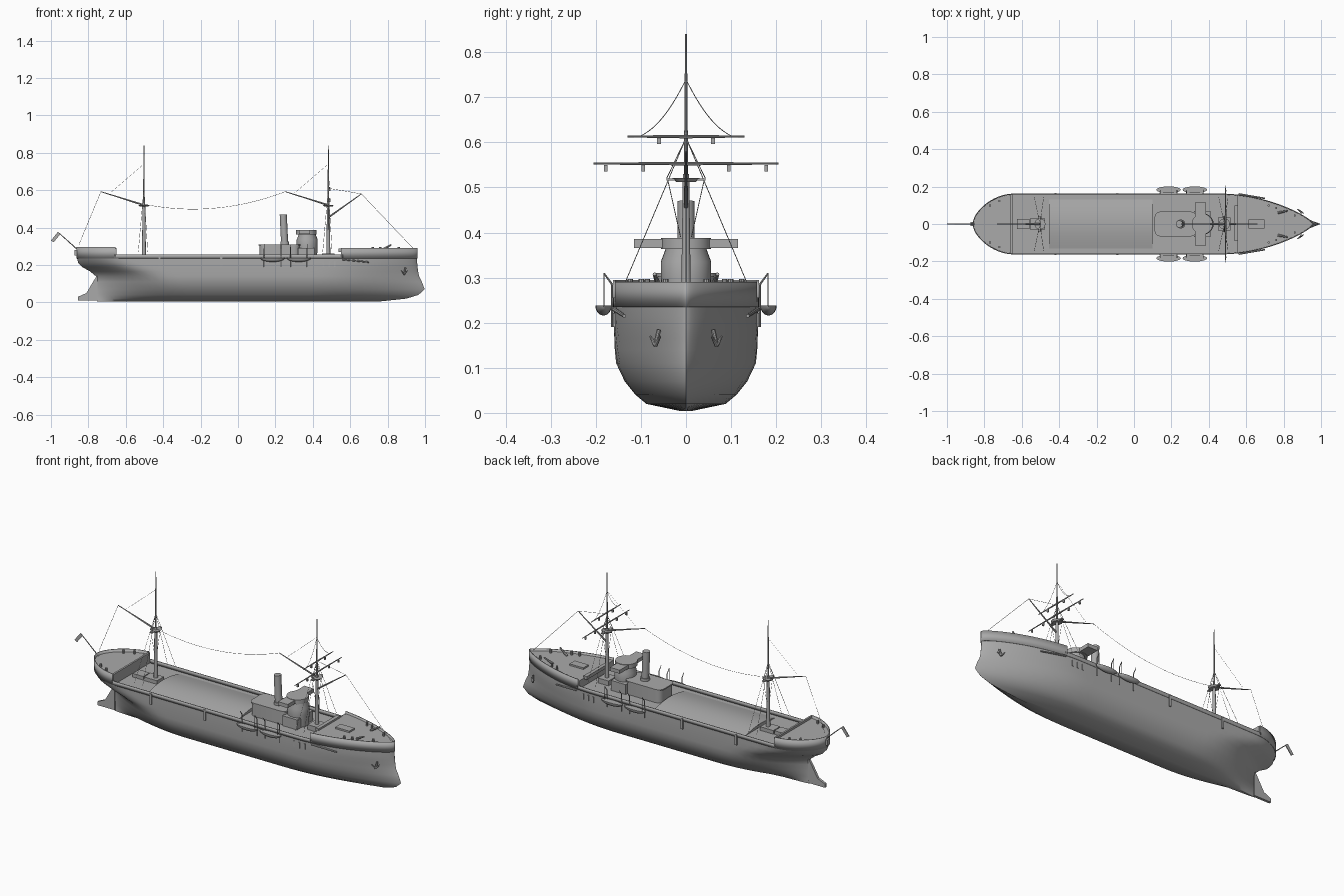
import bpy, bmesh, math
from mathutils import Vector

if "Cube" in bpy.data.objects:
    bpy.data.objects.remove(bpy.data.objects["Cube"])

GREY = (0.4, 0.4, 0.4, 1)
mat = bpy.data.materials.new("hull_grey")
mat.use_nodes = True
mat.diffuse_color = GREY
mat.node_tree.nodes["Principled BSDF"].inputs["Base Color"].default_value = GREY

DECK, RAIL, TOP = 0.235, 0.256, 0.295
AFT, FORE, HALF = -0.86, 0.957, 0.16


def finish(name, bm, smooth=None):
    bmesh.ops.recalc_face_normals(bm, faces=bm.faces)
    me = bpy.data.meshes.new(name)
    bm.to_mesh(me)
    bm.free()
    ob = bpy.data.objects.new(name, me)
    bpy.context.collection.objects.link(ob)
    me.materials.append(mat)
    if smooth:
        bpy.ops.object.select_all(action='DESELECT')
        ob.select_set(True)
        bpy.context.view_layer.objects.active = ob
        bpy.ops.object.shade_smooth_by_angle(angle=math.radians(smooth))
    return ob


def box(name, x, y, z, bevel=0):
    """Box given by (low, high) pairs on each axis."""
    bm = bmesh.new()
    bmesh.ops.create_cube(bm, size=1)
    for v in bm.verts:
        v.co = [r[0] + (c + 0.5) * (r[1] - r[0]) for c, r in zip(v.co, (x, y, z))]
    if bevel:
        edges = [e for e in bm.edges if abs(e.verts[0].co.z - e.verts[1].co.z) > 1e-4]
        bmesh.ops.bevel(bm, geom=edges, offset=bevel, segments=4, affect='EDGES', profile=0.5)
    return finish(name, bm, 40 if bevel else None)


def rod(name, a, b, r1, r2=None, sides=8):
    a, b = Vector(a), Vector(b)
    bm = bmesh.new()
    bmesh.ops.create_cone(bm, cap_ends=True, segments=sides, radius1=r1,
                          radius2=r1 if r2 is None else r2, depth=(b - a).length)
    rot = (b - a).to_track_quat('Z', 'Y')
    for v in bm.verts:
        v.co = rot @ v.co + (a + b) / 2
    return finish(name, bm, 40)


def lathe(name, x, profile, sides=28):
    bm = bmesh.new()
    rings = [[bm.verts.new((x + r * math.cos(t), r * math.sin(t), z))
              for t in [i * math.tau / sides for i in range(sides)]] for r, z in profile]
    for lo, hi in zip(rings, rings[1:]):
        for i in range(sides):
            bm.faces.new((lo[i - 1], lo[i], hi[i], hi[i - 1]))
    bm.faces.new(rings[0])
    bm.faces.new(rings[-1])
    return finish(name, bm, 40)


def wire(name, a, b, sag=0.0, r=0.0009):
    """Thin rope with an optional sag."""
    cu = bpy.data.curves.new(name, 'CURVE')
    cu.dimensions = '3D'
    cu.bevel_depth, cu.bevel_resolution = r, 0
    n = 16 if sag else 1
    sp = cu.splines.new('POLY')
    sp.points.add(n)
    for i, p in enumerate(sp.points):
        t = i / n
        q = Vector(a).lerp(Vector(b), t)
        p.co = (q.x, q.y, q.z - 4 * sag * t * (1 - t), 1)
    ob = bpy.data.objects.new(name, cu)
    bpy.context.collection.objects.link(ob)
    cu.materials.append(mat)


def plate(name, pts, y, t):
    """Side-view polygon of thickness t around y."""
    bm = bmesh.new()
    f = bm.faces.new([bm.verts.new((px, y - t / 2, pz)) for px, pz in pts])
    ext = bmesh.ops.extrude_face_region(bm, geom=[f])
    bmesh.ops.translate(bm, vec=(0, t, 0), verts=[v for v in ext["geom"] if isinstance(v, bmesh.types.BMVert)])
    return finish(name, bm)


def breadth(x, aft, fore, hw, la, lf, pa, pf):
    s = lambda d: math.sin(math.pi / 2 * max(0, min(1, d)))
    return hw * s((x - aft) / la) ** pa * s((fore - x) / lf) ** pf


SHEER = (AFT, FORE, HALF, 0.22, 0.5, 0.55, 0.72)


def spaced(a, b, n):
    return [a + (b - a) * (1 - math.cos(math.pi * i / n)) / 2 for i in range(n + 1)]


# Hull: waterlines as height, aft end, fore end, half breadth, run and entry lengths and powers
LINES = [
    (0.004, -0.755, 0.75, 0.012, 0.30, 0.30, 0.6, 0.6),
    (0.02, -0.755, 0.90, 0.088, 0.50, 0.55, 1.2, 1.0),
    (0.04, -0.755, 0.965, 0.112, 0.48, 0.55, 1.1, 1.0),
    (0.07, -0.755, 0.998, 0.136, 0.45, 0.58, 1.0, 1.0),
    (0.11, -0.755, 0.983, 0.155, 0.42, 0.56, 0.95, 0.9),
    (0.14, -0.76, 0.968, 0.158, 0.38, 0.54, 0.9, 0.82),
    (0.165, -0.79, 0.963, 0.159, 0.34, 0.52, 0.8, 0.78),
    (0.19, -0.835, 0.96, 0.16, 0.30, 0.51, 0.7, 0.74),
    (0.212, -0.855, 0.958, 0.16, 0.25, 0.5, 0.6, 0.72),
    (DECK,) + SHEER,
]
bm = bmesh.new()
rings = []
for z, *shape in LINES:
    xs = spaced(shape[0], shape[1], 48)
    pts = [(x, breadth(x, *shape)) for x in xs]
    pts += [(x, -y) for x, y in pts[-2:0:-1]]
    rings.append([bm.verts.new((x, y, z)) for x, y in pts])
for lo, hi in zip(rings, rings[1:]):
    for i in range(len(lo)):
        bm.faces.new((lo[i - 1], lo[i], hi[i], hi[i - 1]))
bm.faces.new(rings[0])
finish("hull", bm, 50)


# Decks and bulwarks follow the upper outline
def deck(name, a, b, z):
    xs = spaced(a, b, 32)
    pts = [(x, breadth(x, *SHEER)) for x in xs]
    pts += [(x, -y) for x, y in reversed(pts)]
    bm = bmesh.new()
    bm.faces.new([bm.verts.new((x, y, z)) for x, y in pts])
    bmesh.ops.remove_doubles(bm, verts=bm.verts, dist=1e-5)
    ob = finish(name, bm)
    if ob.data.polygons[0].normal.z < 0:
        ob.data.flip_normals()


def bulwark(name, a, b, z0, z1):
    bm = bmesh.new()
    for side in (1, -1):
        cols = [[bm.verts.new((x, side * breadth(x, *SHEER), z)) for z in (z0, z1)]
                for x in spaced(a, b, 40)]
        for p, q in zip(cols, cols[1:]):
            bm.faces.new((p[0], q[0], q[1], p[1]) if side < 0 else (p[0], p[1], q[1], q[0]))
    bmesh.ops.remove_doubles(bm, verts=bm.verts, dist=1e-5)
    ob = finish(name, bm, 40)
    mod = ob.modifiers.new("thickness", 'SOLIDIFY')
    mod.thickness, mod.offset = 0.005, 0


deck("main_deck", -0.66, 0.56, DECK)
deck("poop_deck", AFT, -0.65, 0.28)
deck("forecastle_deck", 0.55, FORE, 0.278)
bulwark("main_bulwark", -0.66, 0.56, DECK, RAIL)
bulwark("poop_bulwark", AFT, -0.655, DECK, TOP)
bulwark("forecastle_bulwark", 0.55, FORE, DECK, 0.29)
box("poop_bulkhead", (-0.66, -0.65), (-0.158, 0.158), (DECK, 0.292))
box("forecastle_bulkhead", (0.55, 0.555), (-0.15, 0.15), (DECK, 0.279))
box("breakwater", (0.537, 0.557), (-0.09, 0.1), (0.27, 0.288))
box("stern_lamp", (-0.874, -0.855), (-0.012, 0.012), (0.25, 0.28))
plate("rudder", [(-0.75, 0.01), (-0.855, 0.01), (-0.855, 0.03), (-0.81, 0.05),
                 (-0.775, 0.11), (-0.75, 0.15)], 0, 0.014)

# Arched hold cover
bm = bmesh.new()
cols = [[bm.verts.new((x, y, 0.238 + 0.018 * math.cos(y * math.pi / 0.26))) for x in (-0.455, 0.1)]
        for y in [-0.13 + 0.26 * i / 16 for i in range(17)]]
for p, q in zip(cols, cols[1:]):
    bm.faces.new((p[0], p[1], q[1], q[0]))
bm.faces.new([c[0] for c in cols])
bm.faces.new([c[1] for c in cols])
finish("hold_cover", bm, 40)

# Deckhouse, bridge and funnel
box("deckhouse", (0.115, 0.33), (-0.062, 0.062), (DECK, 0.305), 0.03)
box("deckhouse_roof", (0.11, 0.335), (-0.066, 0.066), (0.303, 0.31), 0.03)
box("fore_house", (0.32, 0.41), (-0.07, 0.07), (DECK, 0.29))
lathe("bridge_tower", 0.37, [(0.052, DECK), (0.056, 0.3), (0.056, 0.335), (0.046, 0.362), (0.046, 0.37)])
box("bridge_wings", (0.325, 0.385), (-0.115, 0.115), (0.366, 0.386))
lathe("bridge_front", 0.365, [(0.056, 0.364), (0.056, 0.388)])
rod("funnel", (0.25, 0, 0.3), (0.242, 0, 0.47), 0.019, sides=20)
rod("funnel_collar", (0.25, 0, 0.308), (0.25, 0, 0.325), 0.024, sides=20)

# Hatches, winches and mast bases
box("fore_hatch", (0.612, 0.697), (-0.023, 0.023), (0.275, 0.287))
box("aft_hatch", (-0.625, -0.56), (-0.028, 0.028), (DECK, 0.255))
box("aft_mast_base", (-0.555, -0.475), (-0.03, 0.03), (DECK, 0.255))
box("fore_mast_base", (0.45, 0.515), (-0.035, 0.035), (DECK, 0.262))

# Masts with tops, shrouds and booms
for label, x in (("aft", -0.503), ("fore", 0.483)):
    rod(label + "_lower_mast", (x, 0, DECK), (x, 0, 0.53), 0.011, 0.007, 12)
    rod(label + "_topmast", (x, 0, 0.5), (x, 0, 0.84), 0.005, 0.002)
    rod(label + "_mast_top", (x, 0, 0.512), (x, 0, 0.521), 0.022, 0.03, 12)
    box(label + "_crosstree", (x - 0.008, x + 0.008), (-0.043, 0.043), (0.515, 0.52))
    for s in (1, -1):
        for dx in (-0.03, 0.02):
            wire(label + "_shroud", (x, 0, 0.61), (x + dx, s * 0.143, 0.27))
        wire(label + "_top_stay", (x, s * 0.043, 0.52), (x, 0, 0.61))
        wire(label + "_futtock", (x, s * 0.04, 0.515), (x, s * 0.012, 0.39))
    rod(label + "_gaff", (x, 0, 0.52), (x - 0.23, 0, 0.592), 0.005, 0.002)
    wire(label + "_gaff_lift", (x - 0.18, 0, 0.585), (x, 0, 0.74), r=0.0006)
rod("fore_derrick", (0.487, 0, 0.457), (0.66, 0, 0.58), 0.005, 0.002)
wire("derrick_lift", (0.483, 0, 0.61), (0.66, 0, 0.58))
wire("fore_stay", (0.66, 0, 0.58), (0.935, 0, 0.29))
wire("aft_stay", (-0.733, 0, 0.592), (-0.85, 0, 0.31))
wire("mast_wire", (-0.503, 0, 0.525), (0.253, 0, 0.592), 0.055)
for z, w, lamps in ((0.553, 0.205, (0.095, 0.178)), (0.613, 0.13, (0.06,))):
    for s in (1, -1):
        rod("yard", (0.49, 0, z), (0.49, s * w, z), 0.004, 0.002)
        for y in lamps:
            box("yard_lamp", (0.486, 0.494), (s * y - 0.004, s * y + 0.004), (z - 0.017, z - 0.003))
for s in (1, -1):
    wire("yard_lift", (0.483, 0, 0.74), (0.49, s * 0.1, 0.615), 0.02)

# Ensign staff and flag
rod("flagstaff", (-0.85, 0, 0.275), (-0.962, 0, 0.375), 0.003, 0.002)
plate("flag", [(-0.963, 0.377), (-0.95, 0.365), (-0.985, 0.322), (-1.0, 0.33)], 0, 0.004)

# Boats, davits and hull fittings on both sides
for s in (1, -1):
    for x in (0.185, 0.325):
        bm = bmesh.new()
        bmesh.ops.create_uvsphere(bm, u_segments=16, v_segments=12, radius=1)
        for v in bm.verts:
            v.co = (x + v.co.x * 0.066, s * 0.183 + v.co.y * 0.018, 0.238 + min(v.co.z, 0) * 0.022)
        finish("lifeboat", bm, 50)
        for dx in (-0.045, 0.045):
            rod("davit_post", (x + dx, s * 0.164, 0.19), (x + dx, s * 0.164, 0.285), 0.0025)
            rod("davit_arm", (x + dx, s * 0.164, 0.285), (x + dx, s * 0.182, 0.31), 0.0025, 0.0015)
            wire("davit_fall", (x + dx, s * 0.182, 0.31), (x + dx, s * 0.182, 0.238))
    for x in (-0.42, -0.09):
        box("side_fender", (x - 0.006, x + 0.006), (s * 0.162 - 0.004, s * 0.162 + 0.004), (0.19, 0.25))
    for x in (0.455, 0.487, 0.518):
        y = s * breadth(x, *SHEER)
        box("side_port", (x - 0.004, x + 0.004), (y - 0.003, y + 0.003), (0.19, 0.222))
    rod("side_boom", (0.56, s * 0.16, 0.23), (0.7, s * 0.137, 0.215), 0.005, 0.004)
    rod("anchor_shank", (0.895, s * 0.06, 0.185), (0.89, s * 0.068, 0.15), 0.005)
    for dx in (-0.016, 0.016):
        rod("anchor_fluke", (0.89, s * 0.068, 0.15), (0.89 + dx, s * (0.068 - dx * 0.7), 0.17), 0.005, 0.002)
    for x in (0.72, 0.76, 0.86, -0.72, -0.77):
        y = s * (breadth(x, *SHEER) - 0.022)
        rod("bollard", (x, y, 0.27), (x, y, 0.297), 0.006)
    rod("cathead", (0.77, s * 0.06, 0.28), (0.82, s * 0.07, 0.308), 0.007, 0.004)
